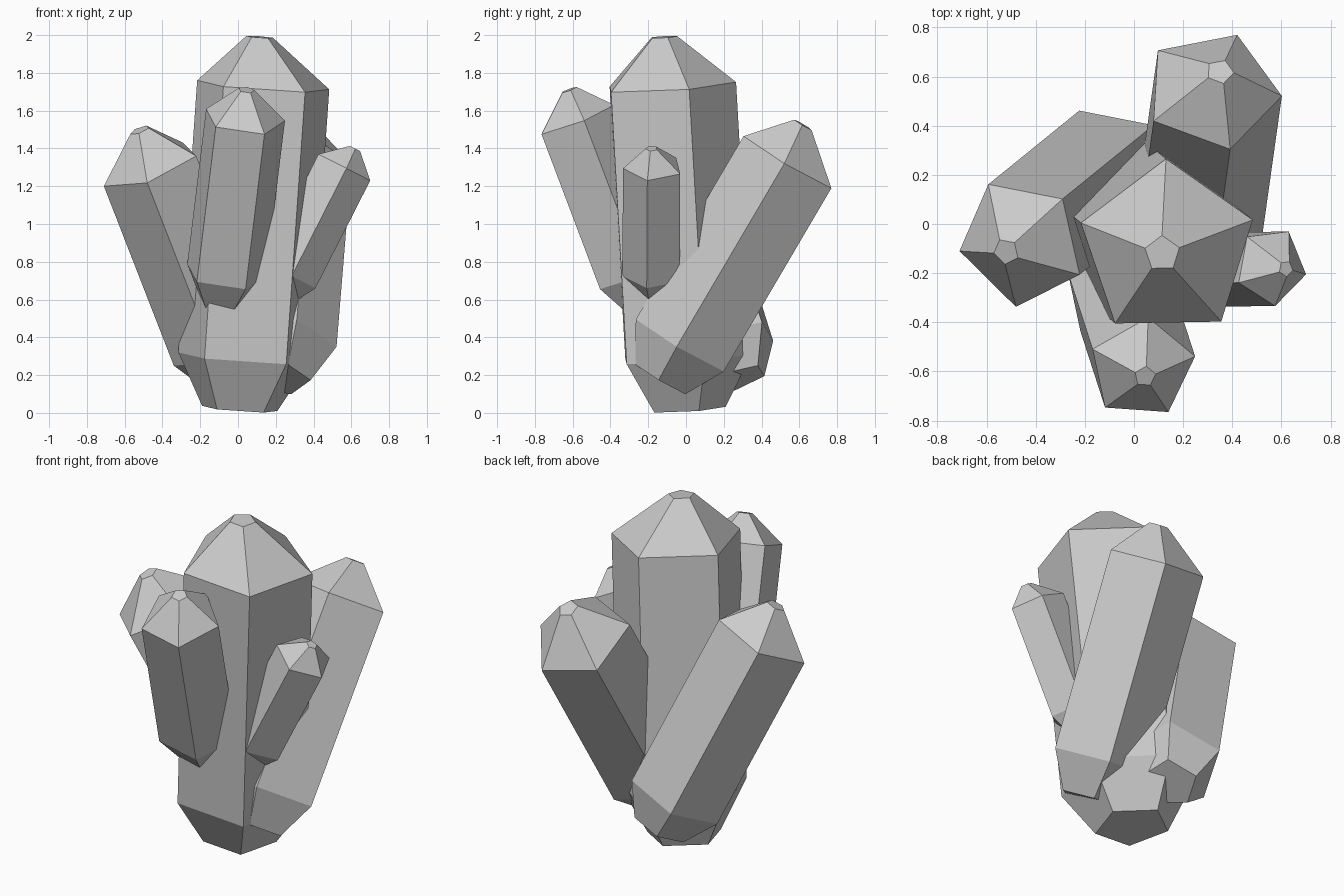
import bpy
import math
from mathutils import Vector

if "Cube" in bpy.data.objects:
    bpy.data.objects.remove(bpy.data.objects["Cube"])

SIDES = 5


def crystal(name, base, low, high, tip, corner):
    """Five-sided prism from low to high centres, tapering to blunt base and tip.
    corner is one corner of the upper ring; it sets the radius and the spin."""
    base, low, high, tip, corner = map(Vector, (base, low, high, tip, corner))
    axis = (high - low).normalized()
    u = corner - high
    u = u - axis * u.dot(axis)
    radius = u.length
    u.normalize()
    v = axis.cross(u)
    verts, faces = [], []
    for centre, scale in ((base, 0.57), (low, 1.0), (high, 1.0), (tip, 0.2)):
        for i in range(SIDES):
            a = math.tau * i / SIDES
            verts.append(centre + (u * math.cos(a) + v * math.sin(a)) * radius * scale)
    for ring in range(3):
        for i in range(SIDES):
            a, b = ring * SIDES + i, ring * SIDES + (i + 1) % SIDES
            faces.append((a, b, b + SIDES, a + SIDES))
    faces.append(tuple(reversed(range(SIDES))))
    faces.append(tuple(range(3 * SIDES, 4 * SIDES)))
    mesh = bpy.data.meshes.new(name)
    mesh.from_pydata(verts, [], faces)
    mesh.update()
    obj = bpy.data.objects.new(name, mesh)
    bpy.context.collection.objects.link(obj)
    return obj


# tall central crystal
crystal("main_crystal", (0.01, 0, 0.02), (0.035, -0.02, 0.29),
        (0.135, -0.103, 1.73), (0.115, -0.12, 1.99), (0.13, 0.265, 1.75))

# leaning crystals around it
crystal("left_crystal", (-0.02, 0.278, 0.181), (-0.089, 0.222, 0.358),
        (-0.459, -0.078, 1.308), (-0.52, -0.112, 1.497), (-0.71, -0.11, 1.20))
crystal("back_right_crystal", (0.223, -0.132, 0.179), (0.238, -0.026, 0.36),
        (0.318, 0.544, 1.33), (0.35, 0.62, 1.525), (0.42, 0.77, 1.19))
crystal("front_crystal", (-0.087, -0.22, 0.582), (-0.068, -0.278, 0.735),
        (0.032, -0.588, 1.555), (0.045, -0.62, 1.71), (0.14, -0.765, 1.475))
crystal("small_right_crystal", (0.214, -0.176, 0.626), (0.268, -0.175, 0.732),
        (0.558, -0.172, 1.302), (0.618, -0.182, 1.40), (0.70, -0.205, 1.23))
